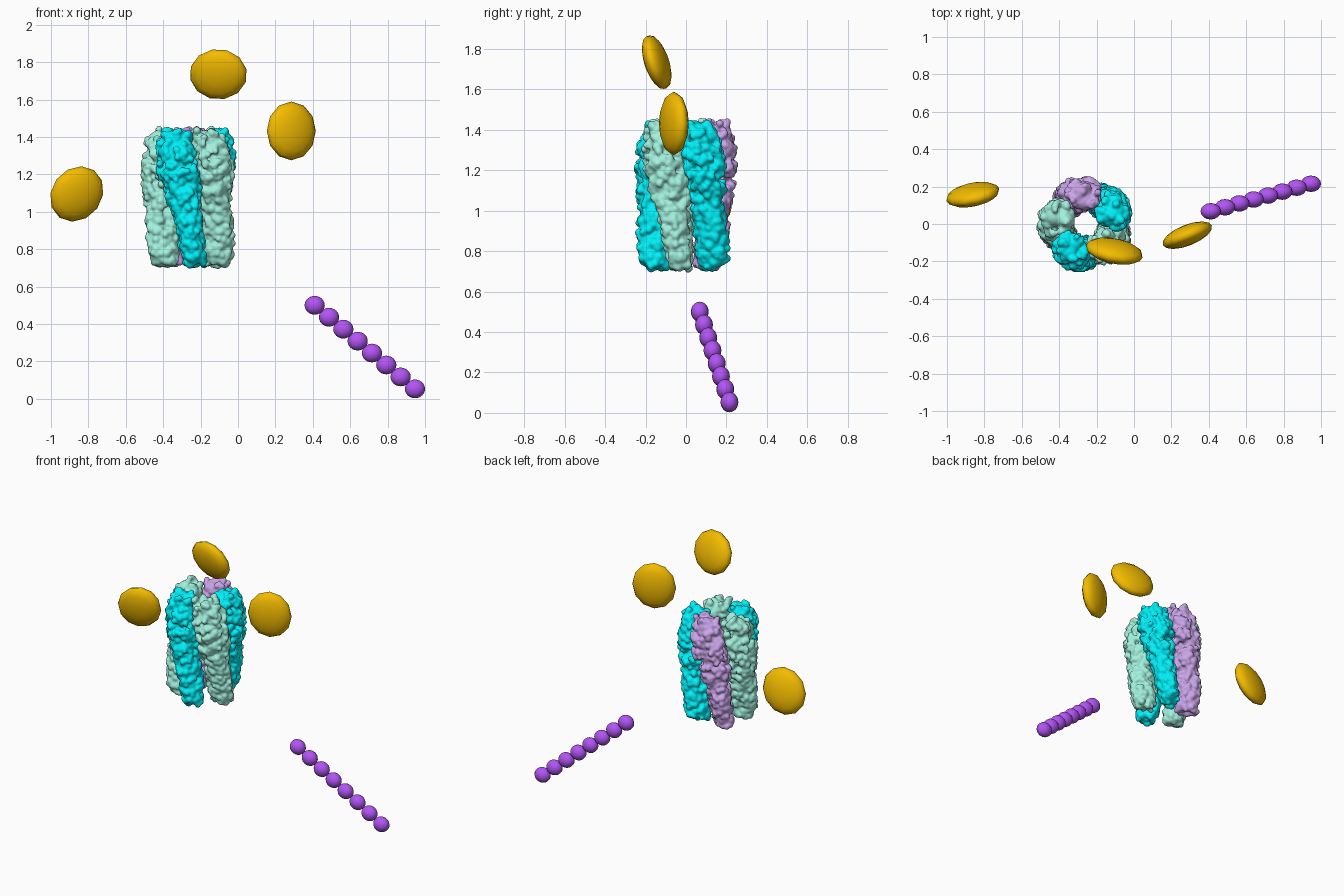
import bpy, bmesh, math, random
from mathutils import Vector, Matrix

if "Cube" in bpy.data.objects:
    bpy.data.objects.remove(bpy.data.objects["Cube"])

random.seed(7)


def material(name, rgb):
    m = bpy.data.materials.new(name)
    m.diffuse_color = (*rgb, 1)
    m.use_nodes = True
    m.node_tree.nodes["Principled BSDF"].inputs["Base Color"].default_value = m.diffuse_color
    return m


CYAN = material("cyan", (0.0, 0.88, 0.95))
SEAFOAM = material("seafoam", (0.36, 0.88, 0.73))
LILAC = material("lilac", (0.60, 0.38, 0.83))
GOLD = material("gold", (0.90, 0.50, 0.0))
PURPLE = material("purple", (0.45, 0.09, 0.92))


def add_object(name, mesh, mat):
    mesh.materials.append(mat)
    obj = bpy.data.objects.new(name, mesh)
    bpy.context.collection.objects.link(obj)
    return obj


def ellipsoid(name, matrix, mat, segs, rings):
    bm = bmesh.new()
    bmesh.ops.create_uvsphere(bm, u_segments=segs, v_segments=rings, radius=1)
    bm.transform(matrix)
    bmesh.ops.recalc_face_normals(bm, faces=bm.faces)
    for f in bm.faces:
        f.smooth = True
    mesh = bpy.data.meshes.new(name)
    bm.to_mesh(mesh)
    bm.free()
    return add_object(name, mesh, mat)


# Template ball that every lump of a subunit is copied from
bm = bmesh.new()
bmesh.ops.create_icosphere(bm, subdivisions=2, radius=1)
bm.verts.index_update()
BALL_V = [v.co.copy() for v in bm.verts]
BALL_F = [[v.index for v in f.verts] for f in bm.faces]
bm.free()

# Subunit profile: height, distance from pore axis, radial half, tangential half
PROFILE = [
    (0.690, 0.150, 0.075, 0.064),
    (0.770, 0.150, 0.096, 0.080),
    (0.920, 0.149, 0.104, 0.086),
    (1.000, 0.151, 0.094, 0.090),
    (1.060, 0.155, 0.096, 0.110),
    (1.200, 0.162, 0.108, 0.132),
    (1.320, 0.159, 0.102, 0.130),
    (1.400, 0.147, 0.095, 0.108),
    (1.465, 0.142, 0.072, 0.085),
]
Z0, Z1 = PROFILE[0][0], PROFILE[-1][0]
AXIS = Vector((-0.257, 0.0, 0.0))
TWIST = 48


def section(z):
    for a, b in zip(PROFILE, PROFILE[1:]):
        if z <= b[0]:
            t = (z - a[0]) / (b[0] - a[0])
            return [a[i] + (b[i] - a[i]) * t for i in (1, 2, 3)]
    return PROFILE[-1][1:]


def place(angle, z, r, t):
    a = math.radians(angle + TWIST * (Z1 - z) / (Z1 - Z0))
    return AXIS + Vector((r * math.cos(a) - t * math.sin(a),
                          r * math.sin(a) + t * math.cos(a), z))


def subunit(name, angle, mat):
    balls = []
    # solid core
    for i in range(17):
        z = Z0 + 0.08 + i * (Z1 - Z0 - 0.16) / 16
        rc = section(z)[0]
        balls += [(place(angle, z, rc + d, 0), 0.052) for d in (-0.025, 0.025)]
    # lumpy surface with ragged ends
    for _ in range(720):
        ra = random.uniform(0.016, 0.025)
        z = random.uniform(Z0 + ra, Z1 - ra)
        rc, hr, ht = section(z)
        phi, rho = random.uniform(0, 2 * math.pi), random.random() ** 0.38
        r = rc + (hr - ra) * rho * math.cos(phi)
        lim = max(r * 0.727 - 0.014, 0.004)
        t = max(-lim, min(lim, (ht - ra) * rho * math.sin(phi)))
        rag = 0.02 * (1 + math.sin(55 * t + 45 * r + angle))
        if Z0 + 0.5 * rag < z - ra and z + ra < Z1 - rag:
            balls.append((place(angle, z, r, t), ra))
    # proud side chains on the outer face
    for _ in range(35):
        z = random.uniform(Z0 + 0.06, Z1 - 0.07)
        rc, hr, ht = section(z)
        phi = random.uniform(-1.2, 1.2)
        balls.append((place(angle, z, rc + (hr - 0.016) * math.cos(phi),
                            (ht - 0.025) * math.sin(phi)), 0.019))
    verts, faces = [], []
    for c, r in balls:
        n = len(verts)
        verts += [c + v * r for v in BALL_V]
        faces += [[n + i for i in f] for f in BALL_F]
    mesh = bpy.data.meshes.new(name)
    mesh.from_pydata(verts, [], faces)
    obj = add_object(name, mesh, mat)
    mod = obj.modifiers.new("fuse", 'REMESH')
    mod.mode = 'VOXEL'
    mod.voxel_size = 0.008
    mod.use_smooth_shade = True


# Five twisted subunits around the pore
subunit("subunit_lilac", 90, LILAC)
subunit("subunit_cyan_right", 18, CYAN)
subunit("subunit_seafoam_right", -54, SEAFOAM)
subunit("subunit_cyan_front", -126, CYAN)
subunit("subunit_seafoam_left", 162, SEAFOAM)


# Flat oval discs: centre, face normal, long-axis hint
def disc(name, centre, normal, hint):
    n = Vector(normal).normalized()
    u = Vector(hint)
    u = (u - n * u.dot(n)).normalized()
    v = n.cross(u)
    m = Matrix((u * 0.157, v * 0.141, n * 0.056)).transposed().to_4x4()
    ellipsoid(name, Matrix.Translation(centre) @ m, GOLD, 12, 8)


disc("disc_top", (-0.105, -0.145, 1.735), (0.17, 0.93, 0.30), (1, 0, 0.25))
disc("disc_right", (0.285, -0.06, 1.432), (-0.37, 0.93, 0), (0, 0, 1))
disc("disc_left", (-0.862, 0.157, 1.095), (-0.22, 0.93, 0.22), (0.7, 0, 1))

# Straight chain of beads
start, end = Vector((0.41, 0.068, 0.500)), Vector((0.946, 0.215, 0.053))
for i in range(8):
    p = start.lerp(end, i / 7)
    ellipsoid(f"bead_{i + 1}", Matrix.Translation(p) @ Matrix.Diagonal((0.054, 0.044, 0.05, 1)),
              PURPLE, 16, 12)
